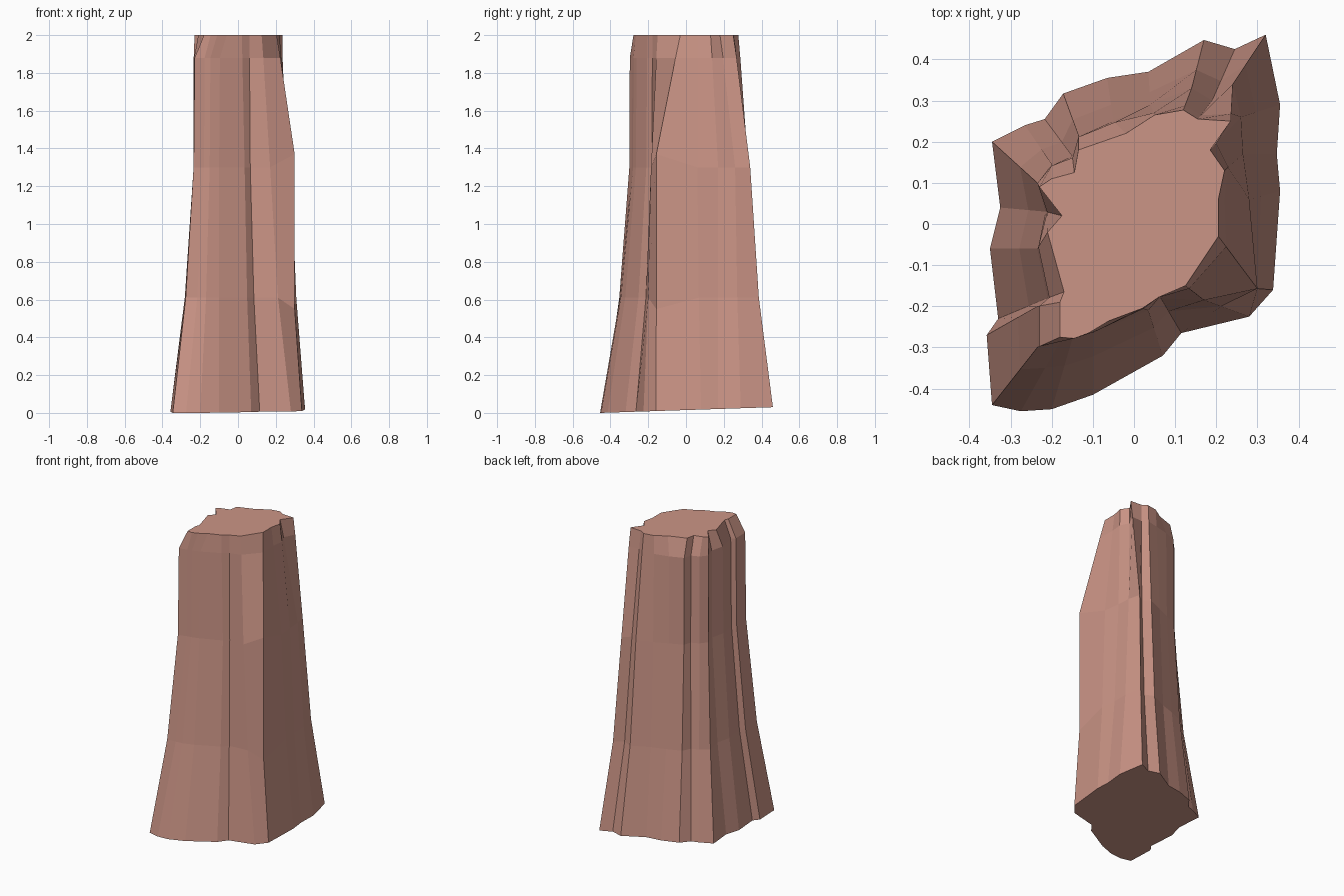
import bpy, bmesh
from mathutils import Vector

# Matching cross-sections, counter-clockwise from the front left corner
foot = [(-.345, -.44), (-.275, -.455), (-.2, -.45), (-.1, -.415), (.07, -.32), (.115, -.265),
        (.28, -.225), (.338, -.16), (.355, .08), (.347, .17), (.355, .29), (.32, .46),
        (.245, .425), (.17, .447), (.035, .37), (-.065, .355), (-.172, .317), (-.217, .255),
        (-.265, .24), (-.345, .2), (-.325, .04), (-.35, -.06), (-.33, -.23), (-.358, -.27)]
waist = [(-.235, -.3), (-.18, -.285), (-.15, -.28), (-.1, -.265), (.035, -.21), (.065, -.18),
         (.17, -.185), (.3, -.157), (.28, .06), (.265, .17), (.26, .26), (.24, .34),
         (.19, .3), (.14, .33), (.04, .29), (-.05, .25), (-.135, .215), (-.15, .165),
         (-.2, .145), (-.235, .1), (-.215, .03), (-.235, -.06), (-.21, -.18), (-.235, -.2)]
crown = [(-.18, -.275), (-.145, -.278), (-.11, -.265), (-.06, -.235), (.02, -.205), (.06, -.178),
         (.125, -.15), (.205, -.03), (.205, .06), (.22, .13), (.185, .18), (.235, .25),
         (.155, .255), (.12, .277), (.05, .265), (-.02, .22), (-.135, .18), (-.145, .125),
         (-.2, .11), (-.23, .09), (-.175, .02), (-.21, -.02), (-.17, -.165), (-.18, -.19)]
RIDGE = 7  # column of the sharp right-hand ridge

# Blend the sections into five rings
rings = [[], [], [], [], []]
for i, (f, w, c) in enumerate(zip(foot, waist, crown)):
    f, w, c = Vector(f), Vector(w), Vector(c)
    ridge = i == RIDGE
    flare = 1.0 if ridge else 0.62
    chamfer = 0.1 if w.x < 0 else 0.8
    rings[0].append((*f, 0.015 + 0.033 * f.y))
    rings[1].append((*f.lerp(w, flare), 0.55 if ridge else 0.61))
    rings[2].append((*w, 1.37 if ridge else 1.3))
    rings[3].append((*w.lerp(c, chamfer), 1.88))
    rings[4].append((*c, 2.0))

# Loft the rings and cap both ends
bm = bmesh.new()
rows = [[bm.verts.new(p) for p in ring] for ring in rings]
n = len(foot)
for a, b in zip(rows, rows[1:]):
    for i in range(n):
        j = (i + 1) % n
        bm.faces.new((a[i], a[j], b[j], b[i]))
bm.faces.new(rows[-1])
bm.faces.new(rows[0][::-1])
mesh = bpy.data.meshes.new("trunk")
bm.to_mesh(mesh)
bm.free()

# Reddish brown bark
bark = bpy.data.materials.new("bark")
bark.diffuse_color = (0.60, 0.30, 0.24, 1)
mesh.materials.append(bark)
trunk = bpy.data.objects.new("trunk", mesh)
bpy.context.collection.objects.link(trunk)
